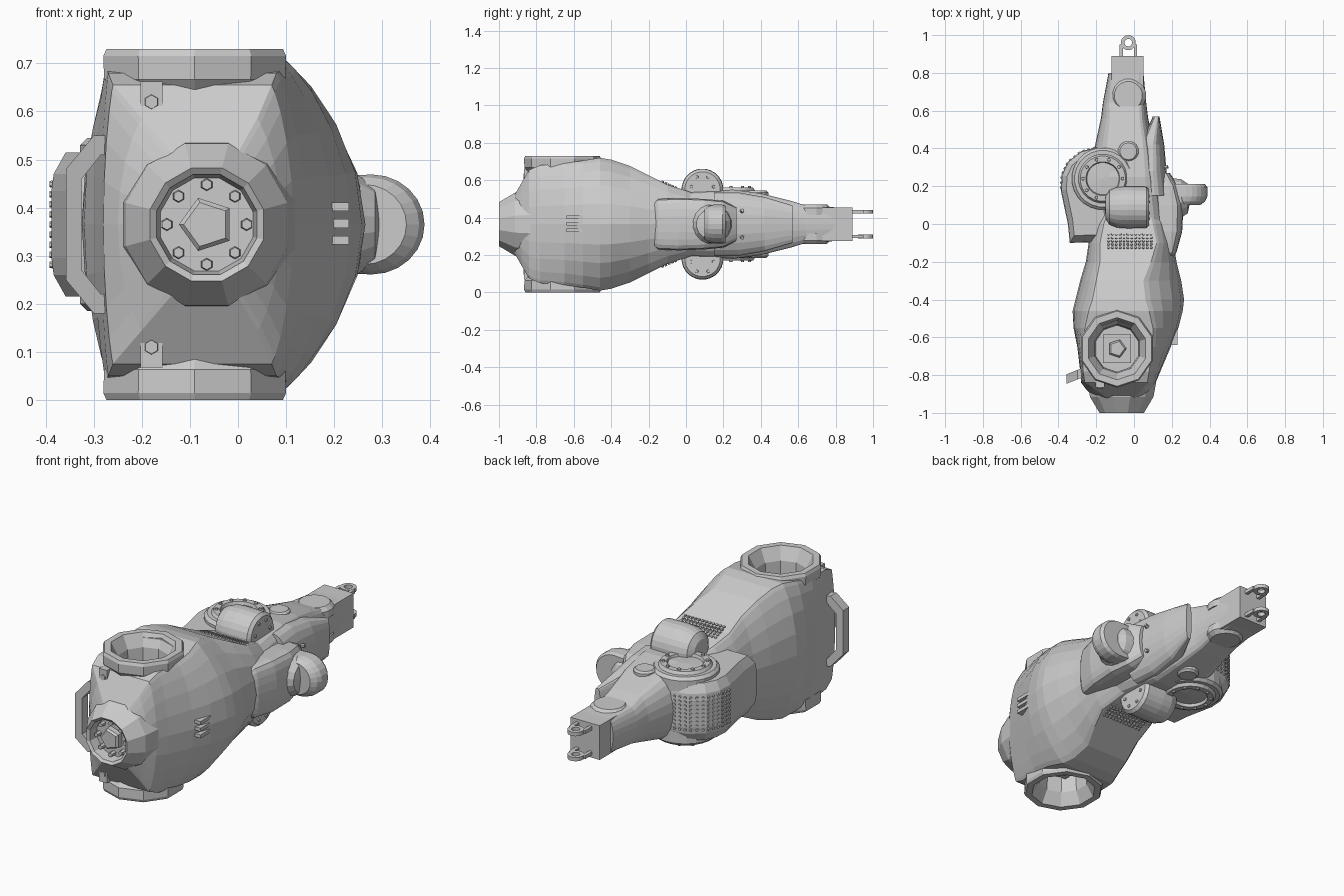
import bpy, bmesh, math
from mathutils import Matrix, Vector

cube = bpy.data.objects.get("Cube")
if cube:
    bpy.data.objects.remove(cube)

MID = 0.365  # height of the symmetry plane
grey = bpy.data.materials.new("light_grey")
grey.use_nodes = True
grey.diffuse_color = (0.6, 0.6, 0.6, 1)
grey.node_tree.nodes["Principled BSDF"].inputs["Base Color"].default_value = (0.6, 0.6, 0.6, 1)


def finish(name, bm):
    """Turn a bmesh, built around the symmetry plane, into an object."""
    bmesh.ops.remove_doubles(bm, verts=bm.verts, dist=1e-5)
    bmesh.ops.recalc_face_normals(bm, faces=bm.faces)
    bmesh.ops.translate(bm, verts=bm.verts, vec=(0, 0, MID))
    mesh = bpy.data.meshes.new(name)
    bm.to_mesh(mesh)
    bm.free()
    mesh.materials.append(grey)
    ob = bpy.data.objects.new(name, mesh)
    bpy.context.collection.objects.link(ob)
    return ob


def skin(bm, rings, caps=True, closed=False):
    loops = [[bm.verts.new(p) for p in ring] for ring in rings]
    pairs = list(zip(loops, loops[1:])) + ([(loops[-1], loops[0])] if closed else [])
    n = len(loops[0])
    for a, b in pairs:
        for i in range(n):
            j = (i + 1) % n
            bm.faces.new((a[i], a[j], b[j], b[i]))
    if caps:
        bm.faces.new(loops[0])
        bm.faces.new(loops[-1])


def section(power, y, left, right, top_left, top_right, h, steps=5):
    """Cross-section with a flat top and bottom; a higher power gives straighter flanks."""
    upper = []
    for edge, top, order in ((right, top_right, range(steps + 1)), (left, top_left, range(steps, -1, -1))):
        for i in order:
            a = math.pi / 2 * i / steps
            upper.append((top + (edge - top) * max(0, math.cos(a)) ** power, h * math.sin(a)))
    lower = [(x, -z) for x, z in reversed(upper[1:-1])]
    return [Vector((x, y, z)) for x, z in upper + lower]


def loft(name, power, rows):
    bm = bmesh.new()
    skin(bm, [section(power, *r) for r in rows])
    return finish(name, bm)


def lathe(name, profile, centre, axis, sides, scale=(1, 1, 1)):
    """Revolve (radius, height) points about an axis."""
    bm = bmesh.new()
    m = (Matrix.Translation(centre) @ Vector(axis).to_track_quat('Z', 'Y').to_matrix().to_4x4()
         @ Matrix.Diagonal((*scale, 1)))
    angles = [2 * math.pi * (i + 0.5) / sides for i in range(sides)]
    rings = [[m @ Vector((max(r, 1e-7) * math.cos(a), max(r, 1e-7) * math.sin(a), h)) for a in angles]
             for r, h in profile]
    skin(bm, rings, caps=False, closed=profile[0][0] > 0)
    return finish(name, bm)


def disc(name, centre, axis, r, low, high, sides=20, bevel=0.01):
    return lathe(name, [(0, low), (r, low), (r, high - bevel), (r - bevel, high), (0, high)], centre, axis, sides)


def boxes(name, items):
    bm = bmesh.new()
    for centre, size in items:
        bmesh.ops.create_cube(bm, size=1, matrix=Matrix.Translation(centre) @ Matrix.Diagonal((*size, 1)))
    return finish(name, bm)


def studs(name, spots, r, depth):
    """Small pegs at (position, normal) pairs, in a single mesh."""
    bm = bmesh.new()
    for p, n in spots:
        m = Matrix.Translation(p) @ Vector(n).to_track_quat('Z', 'Y').to_matrix().to_4x4()
        bmesh.ops.create_cone(bm, cap_ends=True, segments=6, radius1=r, radius2=r * 0.8, depth=depth, matrix=m)
    return finish(name, bm)


def circle(n, r):
    return [(r * math.cos(2 * math.pi * i / n), r * math.sin(2 * math.pi * i / n)) for i in range(n)]


# Main hull, rising to the sockets and sloping down behind them
hull = loft("hull", 1.7, [
    (-0.92, -0.20, 0.06, -0.14, 0.0, 0.15), (-0.88, -0.25, 0.09, -0.20, 0.04, 0.22),
    (-0.84, -0.28, 0.115, -0.26, 0.07, 0.29), (-0.78, -0.285, 0.14, -0.27, 0.08, 0.315),
    (-0.65, -0.30, 0.195, -0.275, 0.10, 0.325), (-0.55, -0.32, 0.235, -0.26, 0.10, 0.34),
    (-0.46, -0.325, 0.258, -0.24, 0.08, 0.355), (-0.40, -0.31, 0.265, -0.22, 0.06, 0.345),
    (-0.30, -0.285, 0.25, -0.20, 0.05, 0.312), (-0.20, -0.255, 0.225, -0.18, 0.09, 0.262),
    (-0.10, -0.24, 0.21, -0.18, 0.12, 0.212), (0.0, -0.22, 0.20, -0.16, 0.10, 0.18),
    (0.08, -0.19, 0.17, -0.13, 0.08, 0.15)])

# Upper and lower sockets, recessed into the hull
for s, side in ((1, "upper"), (-1, "lower")):
    spot, axis = (-0.09, -0.66, 0), (0, 0, s)
    cutter = disc("socket_cutter", spot, axis, 0.15, 0.2, 0.5, 10)
    cutter.hide_render = True
    cut = hull.modifiers.new("socket", 'BOOLEAN')
    cut.operation, cut.object, cut.solver = 'DIFFERENCE', cutter, 'EXACT'
    bpy.context.view_layer.objects.active = hull
    bpy.ops.object.modifier_apply(modifier=cut.name)
    bpy.data.objects.remove(cutter)
    lathe(side + "_socket", [(0, 0.18), (0.155, 0.18), (0.18, 0.28), (0.198, 0.302), (0.2, 0.35), (0.193, 0.365),
                             (0.16, 0.365), (0.125, 0.3), (0.12, 0.215), (0, 0.215)], spot, axis, 10, (1, 1.03, 1))
    boxes(side + "_socket_plate", [((-0.09, -0.66, s * 0.22), (0.15, 0.15, 0.03))])
    disc(side + "_socket_core", spot, axis, 0.05, 0.21, 0.255, 5)
    boxes(side + "_front_lug", [((-0.18, -0.83, s * 0.262), (0.045, 0.07, 0.07))])
    studs(side + "_front_peg", [((-0.18, -0.86, s * 0.255), (0, -1, 0))], 0.018, 0.02)

# Front nozzle
front = (0, -1, 0)
nose = (-0.065, 0, 0)
lathe("nozzle", [(0, 0.82), (0.19, 0.83), (0.174, 0.915), (0.128, 0.99), (0.122, 1.0), (0.108, 0.99),
                 (0.1, 0.94), (0, 0.94)], nose, front, 12)
disc("nozzle_core", nose, front, 0.058, 0.93, 0.98, 5)
studs("nozzle_bolts", [((-0.065 + x, -0.95, z), front) for x, z in circle(8, 0.083)], 0.014, 0.04)

# Handle on the right flank
half = [((-0.24, 0.185), (-0.24, 0.145)), ((-0.3, 0.185), (-0.285, 0.145)), ((-0.358, 0.115), (-0.325, 0.095))]
path = half + [tuple((x, -z) for x, z in pair) for pair in reversed(half)]
bm = bmesh.new()
skin(bm, [[Vector((x, -0.79 + (x + 0.28) * 0.4 + dy, z)) for (x, z), dy in
           ((o, -0.025), (o, 0.025), (i, 0.025), (i, -0.025))] for o, i in path])
finish("side_handle", bm)

# Clip bars on the left flank
boxes("clip_bars", [((0.213, -0.595, z), (0.035, 0.09, 0.018)) for z in (-0.033, 0.002, 0.037)])

# Tapering tail arm and fin
loft("tail_arm", 1.1, [
    (0.02, -0.2, 0.18, -0.12, 0.08, 0.17), (0.25, -0.22, 0.14, -0.13, 0.06, 0.185),
    (0.4, -0.21, 0.11, -0.12, 0.05, 0.165), (0.56, -0.175, 0.075, -0.11, 0.03, 0.125),
    (0.64, -0.165, 0.065, -0.12, 0.03, 0.1), (0.8, -0.135, 0.05, -0.11, 0.03, 0.09)])
loft("tail_fin", 1.1, [
    (0.15, -0.05, 0.19, 0.0, 0.11, 0.17), (0.28, 0.0, 0.172, 0.03, 0.1, 0.17),
    (0.42, 0.03, 0.16, 0.05, 0.1, 0.145), (0.57, 0.1, 0.135, 0.11, 0.125, 0.1)])
boxes("tail_block", [((-0.035, 0.81, 0), (0.17, 0.16, 0.18))])

# Drum housing
outline = [(0, -0.09), (-0.34, -0.1), (-0.35, 0.0), (-0.388, 0.18), (-0.383, 0.26), (-0.35, 0.33), (-0.28, 0.385),
           (-0.2, 0.405), (-0.1, 0.4), (0, 0.34)]
bm = bmesh.new()
skin(bm, [[Vector((-0.16 + (x + 0.16) * k, 0.2 + (y - 0.2) * k, z)) for x, y in outline]
          for z, k in ((-0.15, 0.87), (-0.105, 0.98), (-0.07, 1), (0.07, 1), (0.105, 0.98), (0.15, 0.87))])
finish("drum_housing", bm)

# Raised grille pegs around the outside of the drum
spots = []
for (x0, y0), (x1, y1) in zip(outline[3:7], outline[4:8]):
    for k in range(3):
        t = (k + 0.5) / 3
        for row in range(9):
            spots.append(((x0 + (x1 - x0) * t, y0 + (y1 - y0) * t, (row - 4) * 0.021), (y0 - y1, x1 - x0, 0)))
studs("drum_grille", spots, 0.008, 0.01)

for s, side in ((1, "upper"), (-1, "lower")):
    axis = (0, 0, s)
    # Drum covers
    hub = (-0.165, 0.24, 0)
    lathe(side + "_drum_cover", [(0, 0.1), (0.165, 0.1), (0.165, 0.165), (0.15, 0.18), (0.13, 0.18), (0.12, 0.195),
                                 (0.09, 0.195), (0.085, 0.18), (0, 0.185)], hub, axis, 24)
    studs(side + "_drum_bolts", [((hub[0] + x, hub[1] + y, s * 0.197), axis) for x, y in circle(10, 0.105)],
          0.01, 0.012)
    # Rounded shoulder wheels, more domed on their right
    wheel = [(0, -0.12), (0.06, -0.115), (0.092, -0.095), (0.108, -0.055), (0.112, 0.0), (0.11, 0.1),
             (0.095, 0.115), (0, 0.115)]
    lathe(side + "_shoulder", wheel, (-0.035, 0.088, s * 0.185), (1, 0, 0), 24)
    studs(side + "_shoulder_bolts", [((0.08, 0.088 + y, s * 0.2 + z), (1, 0, 0)) for y, z in circle(6, 0.06)],
          0.01, 0.012)
    # Grille on the sloping deck
    slope = Vector((0, 0.45, s)).normalized()
    studs(side + "_deck_grille", [((-0.135 + 0.0205 * i, -0.125 + 0.0175 * j, s * (0.226 - 0.0075 * j)), slope)
                                  for i in range(12) for j in range(5)], 0.008, 0.012)
    # Tail discs and small bolts along the arm
    disc(side + "_tail_disc", (-0.03, 0.68, 0), axis, 0.095, 0.05, 0.106, 16, 0.02)
    disc(side + "_pivot_disc", (-0.03, 0.385, 0), axis, 0.055, 0.1, 0.18, 14)
    studs(side + "_arm_bolts", [((0.165 - 0.03 * k, 0.3 + 0.1 * k, s * 0.07), (1, 0.2, 0.3 * s)) for k in range(2)],
          0.012, 0.03)
    # Hinge eyes at the tail end
    lathe(side + "_hinge_eye", [(0.04, -0.01), (0.04, 0.01), (0.02, 0.01), (0.02, -0.01)],
          (-0.03, 0.96, s * 0.066), (0, 0, 1), 16)
    boxes(side + "_hinge_arms", [((-0.03 + dx, 0.915, s * 0.066), (0.018, 0.07, 0.018)) for dx in (-0.038, 0.038)])

# Boxy pod on the left flank with a rounded paddle
loft("side_pod", 0.6, [
    (-0.18, 0.05, 0.205, 0.1, 0.17, 0.115), (-0.15, 0.05, 0.225, 0.1, 0.18, 0.135),
    (-0.04, 0.05, 0.255, 0.1, 0.2, 0.14), (0.1, 0.05, 0.262, 0.1, 0.2, 0.135),
    (0.2, 0.05, 0.235, 0.1, 0.18, 0.125), (0.27, 0.05, 0.19, 0.1, 0.15, 0.09)])
lathe("pod_collar", [(0, 0.2), (0.11, 0.2), (0.104, 0.25), (0.08, 0.285), (0, 0.3)], (0, 0.135, 0), (1, 0, 0), 16)
arc = [(0.2, -0.1)] + [(0.278 + 0.11 * math.sin(a), -0.104 * math.cos(a))
                       for a in (math.pi * i / 12 for i in range(13))] + [(0.2, 0.1)]
bm = bmesh.new()
skin(bm, [[Vector((0.2 + (x - 0.2) * k, y, z * k)) for x, z in arc]
          for y, k in ((0.1, 0.8), (0.12, 0.94), (0.145, 1), (0.195, 1), (0.212, 0.93))])
finish("pod_paddle", bm)
